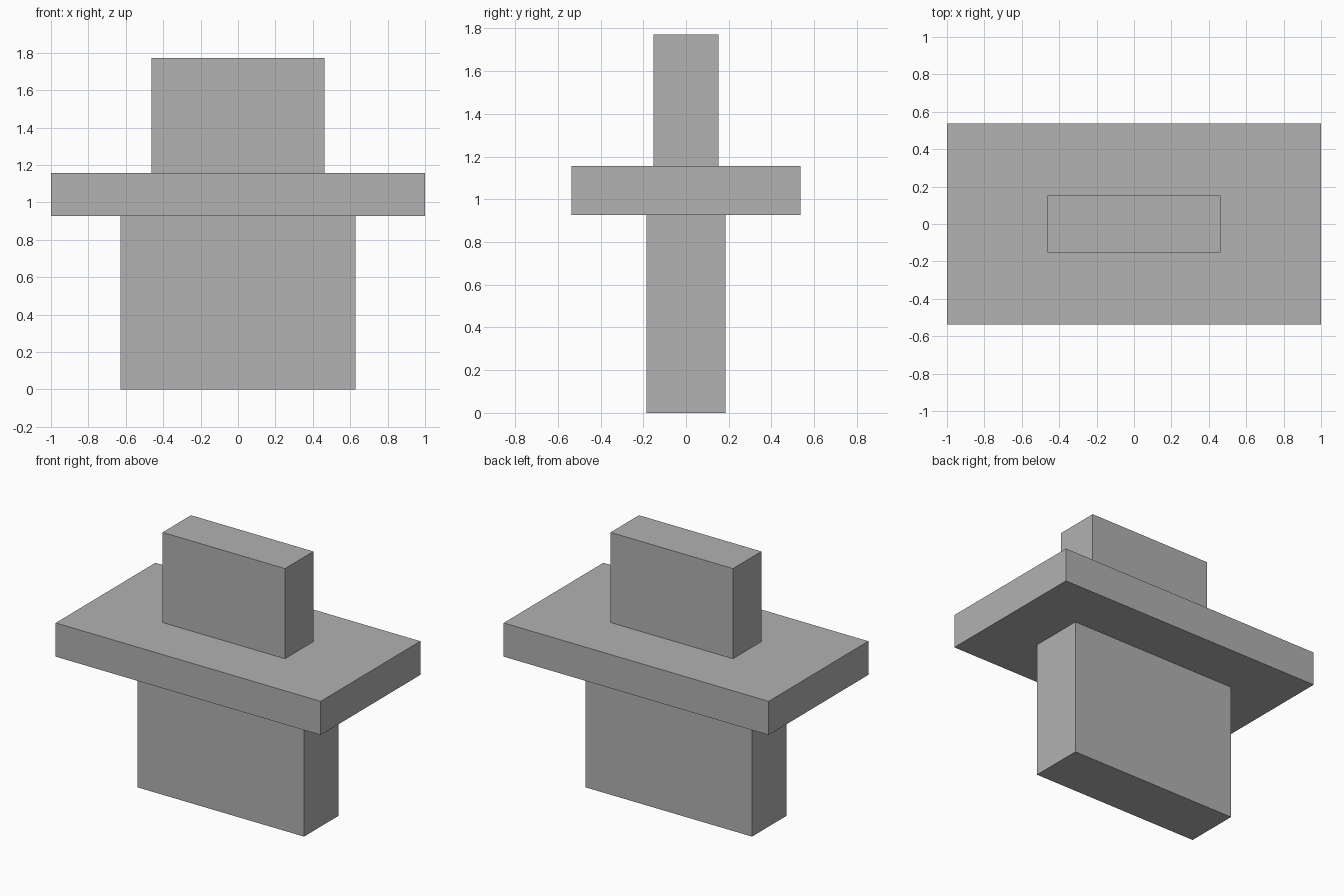
import bpy

# Remove the default cube
default = bpy.data.objects.get("Cube")
if default:
    bpy.data.objects.remove(default, do_unlink=True)

# Single flat grey
grey = bpy.data.materials.new("mid_grey")
grey.use_nodes = True
colour = (0.445, 0.445, 0.445, 1.0)
grey.diffuse_color = colour
grey.node_tree.nodes["Principled BSDF"].inputs["Base Color"].default_value = colour


def block(name, width, depth, bottom, top):
    """Add a centred box spanning the heights bottom to top."""
    bpy.ops.mesh.primitive_cube_add(size=1, location=(0, 0, (bottom + top) / 2))
    obj = bpy.context.object
    obj.name = obj.data.name = name
    obj.scale = (width, depth, top - bottom)
    bpy.ops.object.transform_apply(location=False, rotation=False, scale=True)
    obj.data.materials.append(grey)
    return obj


# Heights where the blocks meet
slab_bottom, slab_top, total_height = 0.927, 1.157, 1.772

# Upright base, wide slab and smaller upright block on top
block("base_block", 1.256, 0.37, 0, slab_bottom)
block("wide_slab", 2.0, 1.074, slab_bottom, slab_top)
block("top_block", 0.924, 0.306, slab_top, total_height)
